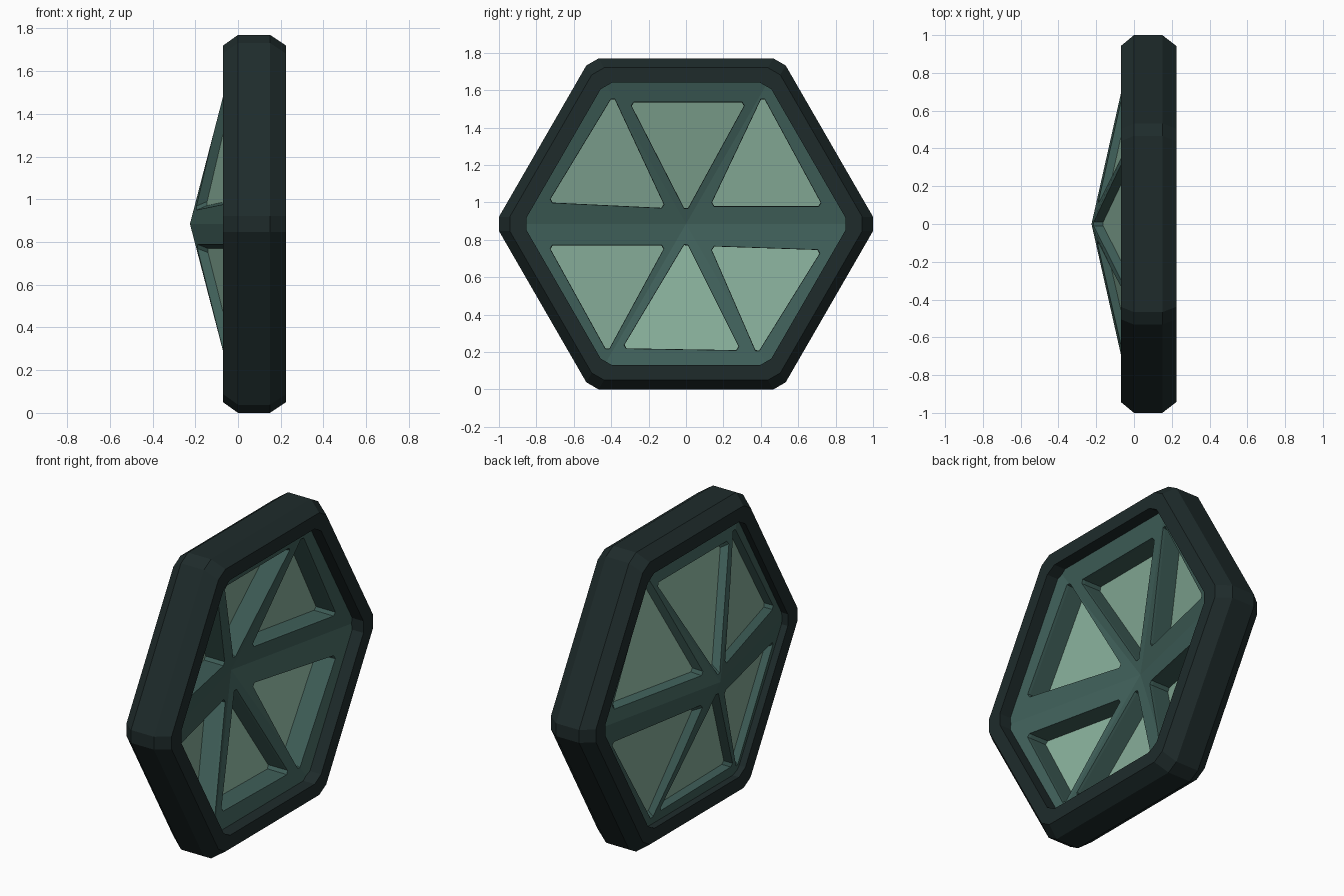
import bpy, bmesh, math
from mathutils import Vector

if "Cube" in bpy.data.objects:
    bpy.data.objects.remove(bpy.data.objects["Cube"])

CZ = 0.885      # height of the window centre
SLOPE = 0.26    # rise of the pyramid per unit of apothem


def material(name, rgb):
    m = bpy.data.materials.new(name)
    m.diffuse_color = (*rgb, 1)
    m.use_nodes = True
    m.node_tree.nodes["Principled BSDF"].inputs["Base Color"].default_value = m.diffuse_color
    return m


def loft(name, loops, mat, closed=False):
    """Skin a list of equal-length point loops; cap the ends unless closed."""
    bm = bmesh.new()
    rings = [[bm.verts.new(p) for p in lp] for lp in loops]
    pairs = list(zip(rings, rings[1:]))
    if closed:
        pairs.append((rings[-1], rings[0]))
    else:
        bm.faces.new(rings[0])
        bm.faces.new(rings[-1])
    for a, b in pairs:
        for i in range(len(a)):
            j = (i + 1) % len(a)
            bm.faces.new((a[i], a[j], b[j], b[i]))
    bmesh.ops.recalc_face_normals(bm, faces=bm.faces)
    me = bpy.data.meshes.new(name)
    bm.to_mesh(me)
    bm.free()
    ob = bpy.data.objects.new(name, me)
    bpy.context.collection.objects.link(ob)
    me.materials.append(mat)
    return ob


def hexagon(x, apothem, cut):
    """Hexagon in the YZ plane with its corners clipped."""
    half = apothem * math.tan(math.pi / 6) - cut
    pts = []
    for i in range(6):
        a = math.radians(30 + 60 * i)
        for t in (-half, half):
            pts.append((x, apothem * math.cos(a) - t * math.sin(a),
                        CZ + apothem * math.sin(a) + t * math.cos(a)))
    return pts


dark = material("dark_frame", (0.013, 0.024, 0.024))
teal = material("teal_bars", (0.050, 0.115, 0.100))
green = material("green_glass", (0.24, 0.42, 0.32))

# Outer hexagonal frame
profile = [(-0.07, 0.835, 0.044), (0, 0.885, 0.044), (0.15, 0.885, 0.044),
           (0.225, 0.835, 0.044), (0.225, 0.755, 0.04), (-0.07, 0.755, 0.04)]
loft("outer_frame", [hexagon(*p) for p in profile], dark, closed=True)

# Pyramid lattice: a thick hexagonal shell, pointed on the -x side
OUT, INN, AP = -0.225, -0.045, 0.79
R = AP / math.cos(math.pi / 6)
bm = bmesh.new()
tips = [bm.verts.new((x, 0, CZ)) for x in (OUT, INN)]
rims = [[bm.verts.new((x + SLOPE * AP, R * math.cos(i * math.pi / 3),
                       CZ + R * math.sin(i * math.pi / 3))) for i in range(6)]
        for x in (OUT, INN)]
for i in range(6):
    j = (i + 1) % 6
    for tip, rim in zip(tips, rims):
        bm.faces.new((tip, rim[i], rim[j]))
    bm.faces.new((rims[0][i], rims[0][j], rims[1][j], rims[1][i]))
bmesh.ops.recalc_face_normals(bm, faces=bm.faces)
me = bpy.data.meshes.new("window_bars")
bm.to_mesh(me)
bm.free()
bars = bpy.data.objects.new("window_bars", me)
bpy.context.collection.objects.link(bars)
me.materials.append(teal)

# Triangular pane openings (y, z), counter-clockwise from the right
panes = [
    [(0.13, 0.98), (0.73, 0.98), (0.41, 1.57)],
    [(0.0, 0.95), (0.32, 1.535), (-0.30, 1.535)],
    [(-0.11, 0.97), (-0.39, 1.57), (-0.735, 1.0)],
    [(-0.11, 0.77), (-0.735, 0.77), (-0.42, 0.20)],
    [(0.0, 0.79), (-0.34, 0.22), (0.29, 0.21)],
    [(0.13, 0.765), (0.38, 0.19), (0.725, 0.745)],
]


def pane_loop(i, x0, grow=1.0):
    """Pane outline laid on the sloped plane of sector i, clipped at corners."""
    n = Vector((math.cos(math.radians(30 + 60 * i)), math.sin(math.radians(30 + 60 * i))))
    tri = [Vector(p) for p in panes[i]]
    mid = sum(tri, Vector((0, 0))) / 3
    tri = [mid + (p - mid) * grow for p in tri]
    pts = []
    for k in range(3):
        for other in (tri[k - 1], tri[(k + 1) % 3]):
            p = tri[k] + (other - tri[k]).normalized() * 0.022
            pts.append((x0 + SLOPE * (p - Vector((0, CZ))).dot(n), p.x, p.y))
    return pts


# Cut each opening with a flared outer edge, then set the glass in it
for i in range(6):
    cutter = loft("cutter", [pane_loop(i, INN + 0.1, 1.06), pane_loop(i, INN - 0.015),
                             pane_loop(i, OUT + 0.04), pane_loop(i, OUT - 0.02, 1.15)], teal)
    cutter.hide_render = True
    mod = bars.modifiers.new("opening", 'BOOLEAN')
    mod.object, mod.operation, mod.solver = cutter, 'DIFFERENCE', 'EXACT'
    bpy.context.view_layer.objects.active = bars
    bpy.ops.object.modifier_apply(modifier=mod.name)
    bpy.data.objects.remove(cutter)
    loft(f"glass_pane_{i + 1}", [pane_loop(i, OUT + 0.04, 1.03),
                                 pane_loop(i, OUT + 0.055, 1.03)], green)
